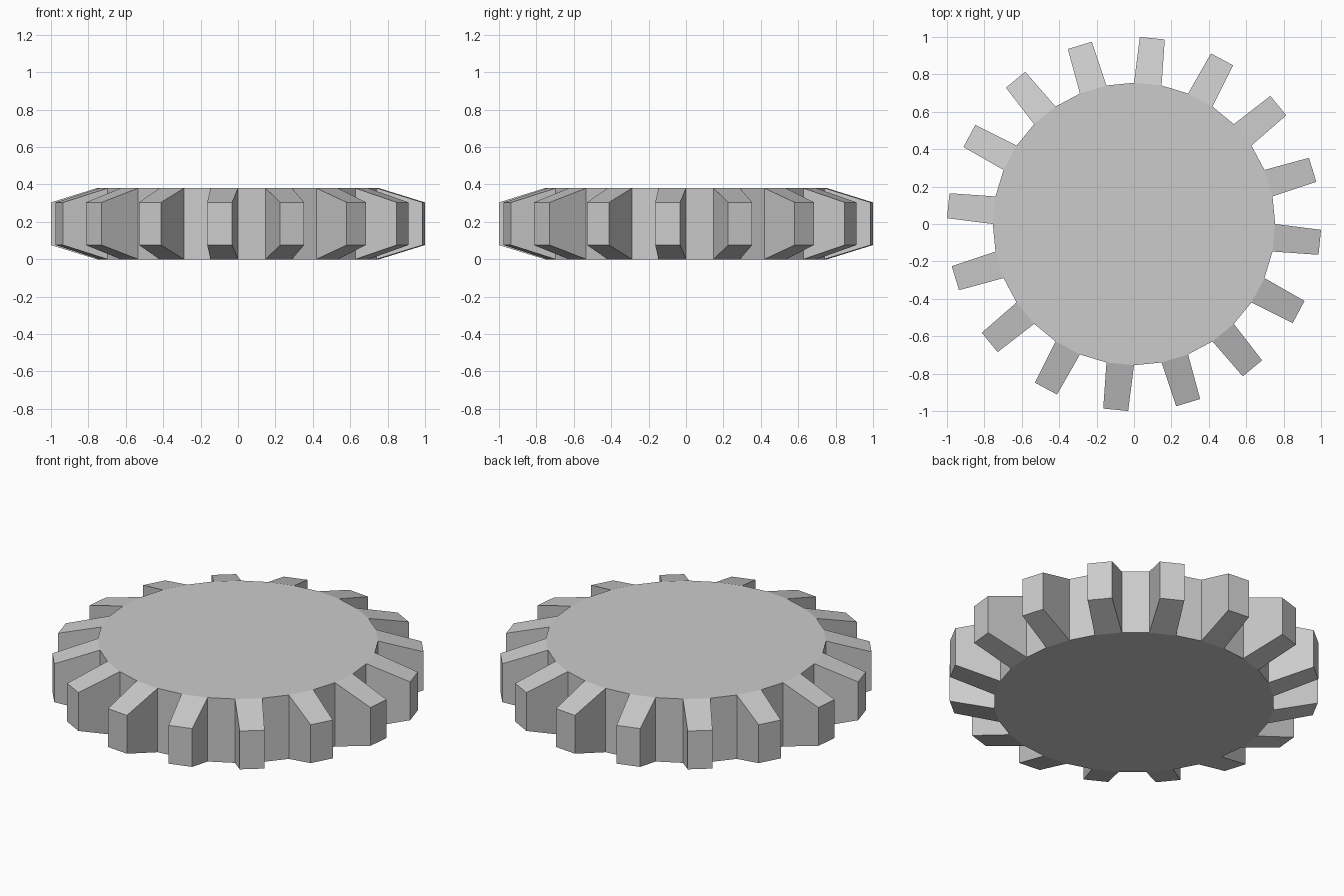
import bpy, bmesh
from math import atan2, radians, degrees
from mathutils import Vector

if "Cube" in bpy.data.objects:
    bpy.data.objects.remove(bpy.data.objects["Cube"])

SIDES = 32            # every second side carries a tooth
HEIGHT = 0.38
BODY_R = 0.755
TIP_R = 0.998
TIP_HALF_W = 0.067
TIP_HALF_H = 0.114

bm = bmesh.new()

# Flat 32-sided disc standing on z = 0
bmesh.ops.create_cone(bm, cap_ends=True, segments=SIDES,
                      radius1=BODY_R, radius2=BODY_R, depth=HEIGHT)
bmesh.ops.translate(bm, verts=bm.verts, vec=(0, 0, HEIGHT / 2))

# Alternate rim faces, starting with the one just clockwise of +x
step = 360 / SIDES
rim = []
for f in bm.faces:
    if abs(f.normal.z) < 0.5:
        c = f.calc_center_median()
        index = int((degrees(atan2(c.y, c.x)) % 360) // step)
        if index % 2 == 1:
            rim.append(f)

# Teeth: pull each face outward and taper it towards the tip
tips = bmesh.ops.extrude_discrete_faces(bm, faces=rim)["faces"]
for f in tips:
    mid = f.calc_center_median()
    out = Vector((mid.x, mid.y, 0)).normalized()
    side = Vector((-out.y, out.x, 0))
    for v in f.verts:
        d = v.co - mid
        w = TIP_HALF_W if d.dot(side) > 0 else -TIP_HALF_W
        h = TIP_HALF_H if d.z > 0 else -TIP_HALF_H
        v.co = out * TIP_R + side * w + Vector((0, 0, HEIGHT / 2 + h))

bmesh.ops.recalc_face_normals(bm, faces=bm.faces)
mesh = bpy.data.meshes.new("gear_wheel")
bm.to_mesh(mesh)
bm.free()
gear = bpy.data.objects.new("gear_wheel", mesh)
bpy.context.collection.objects.link(gear)
